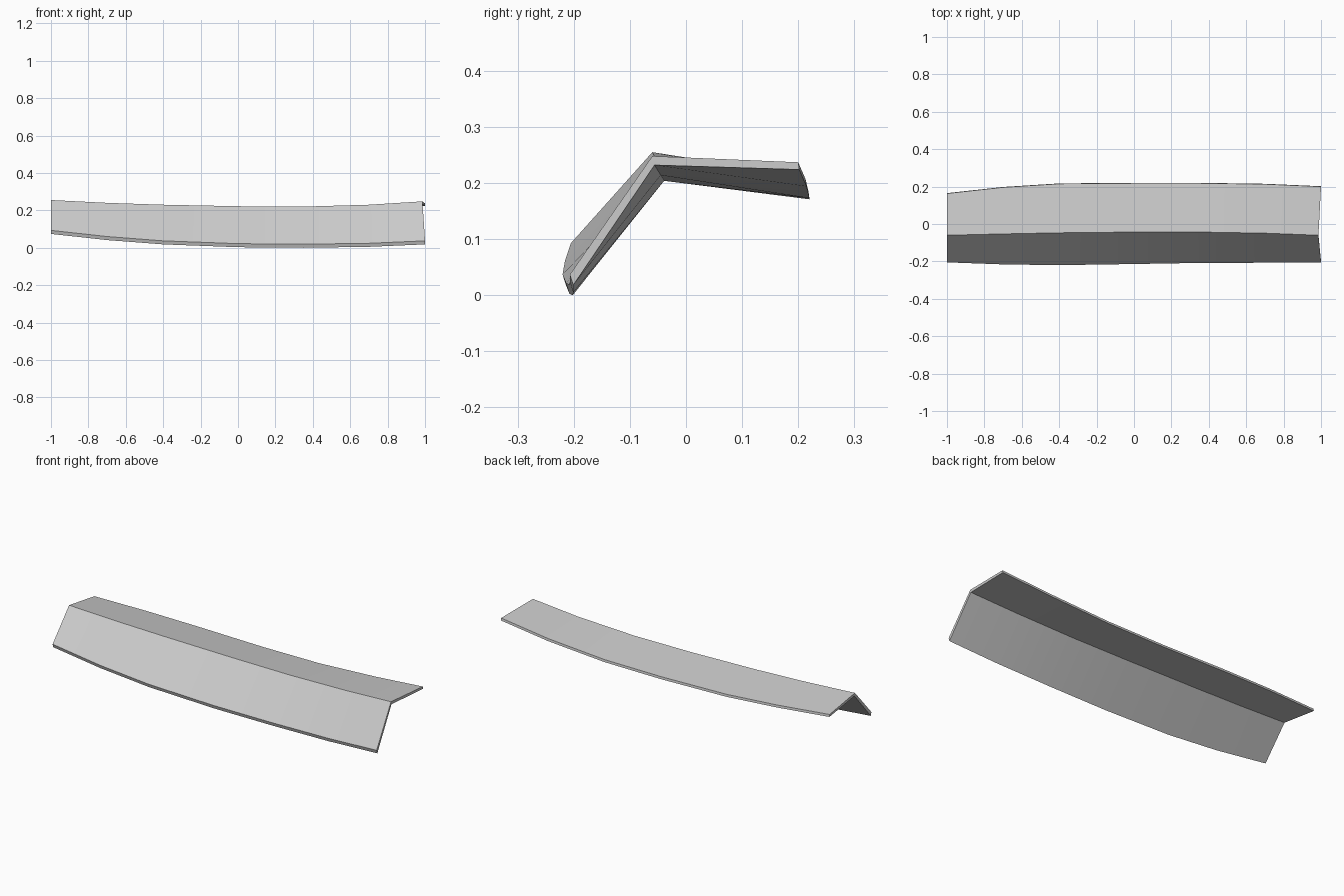
import bpy
import bmesh

cube = bpy.data.objects.get("Cube")
if cube:
    bpy.data.objects.remove(cube, do_unlink=True)

# Outer line of the angle section at each station: x, front lip, ridge, back lip
STATIONS = [
    (-1.0, (-.205, .093), (-.06, .255), (.163, .22)),
    (-.7, (-.216, .06), (-.053, .24), (.196, .205)),
    (-.4, (-.22, .037), (-.047, .23), (.215, .192)),
    (0, (-.214, .022), (-.043, .222), (.218, .184)),
    (.35, (-.208, .019), (-.043, .22), (.218, .186)),
    (.7, (-.207, .024), (-.049, .23), (.213, .207)),
    (1.0, (-.207, .037), (-.06, .248), (.2, .237)),
]
# Step from the outer line to the inner line: front lip, ridge, back lip
THICKNESS = [(.006, -.019), (.004, -.016), (.002, -.013)]
RIDGE_SETBACK = .014


def make_material(name, color):
    mat = bpy.data.materials.new(name)
    mat.use_nodes = True
    mat.diffuse_color = color
    mat.node_tree.nodes["Principled BSDF"].inputs["Base Color"].default_value = color
    return mat


def section_ring(bm, station):
    """Closed ring of the bent section: outer line out, inner line back."""
    x, *outer = station
    inner = [(y + dy, z + dz) for (y, z), (dy, dz) in zip(outer, THICKNESS)]
    ring = []
    for line in (outer, inner[::-1]):
        for i, (y, z) in enumerate(line):
            # The right-hand end is notched slightly at the ridge
            setback = RIDGE_SETBACK if i == 1 and x == 1 else 0
            ring.append(bm.verts.new((x - setback, y, z)))
    return ring


# Curved angle strip lofted through the sections
bm = bmesh.new()
rings = [section_ring(bm, station) for station in STATIONS]
for a, b in zip(rings, rings[1:]):
    for i in range(len(a)):
        j = (i + 1) % len(a)
        bm.faces.new((a[i], a[j], b[j], b[i]))

# End caps, one quad for each flange
for ring in (rings[0], rings[-1]):
    o1, o2, o3, i3, i2, i1 = ring
    bm.faces.new((o1, o2, i2, i1))
    bm.faces.new((o2, o3, i3, i2))
bmesh.ops.recalc_face_normals(bm, faces=bm.faces[:])

mesh = bpy.data.meshes.new("angle_strip")
bm.to_mesh(mesh)
bm.free()
mesh.materials.append(make_material("light_grey", (.6, .6, .6, 1)))
strip = bpy.data.objects.new("angle_strip", mesh)
bpy.context.collection.objects.link(strip)

# Smooth along the length, crisp at the ridge and lips
bpy.ops.object.select_all(action="DESELECT")
strip.select_set(True)
bpy.context.view_layer.objects.active = strip
bpy.ops.object.shade_smooth_by_angle(angle=.5)
